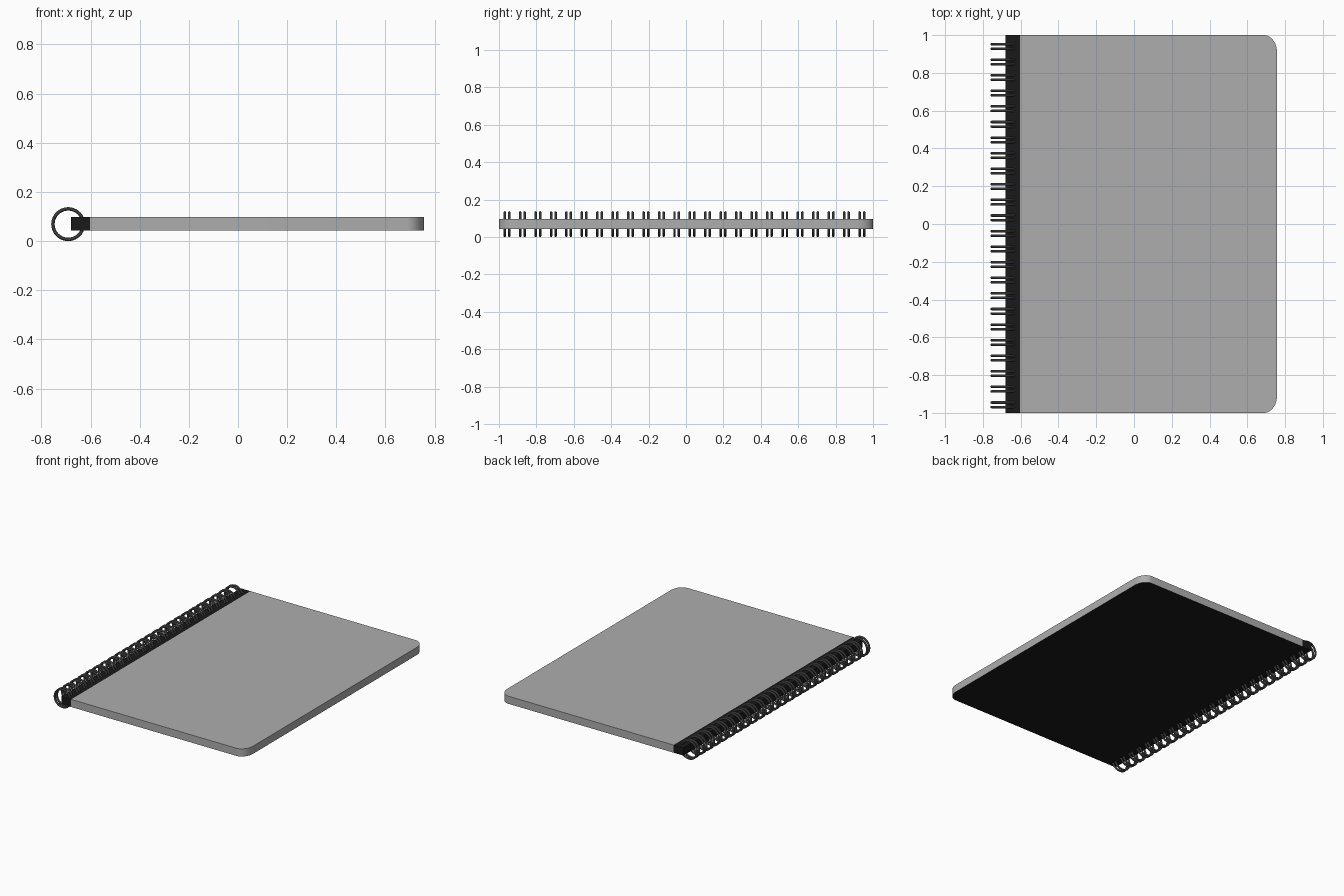
import bpy, bmesh, math

if "Cube" in bpy.data.objects:
    bpy.data.objects.remove(bpy.data.objects["Cube"])

Z0, Z1 = 0.043, 0.097          # notebook underside and top
X_SPINE, X_COVER, X_EDGE = -0.68, -0.603, 0.757
RX, RY = 0.07, 0.09            # rounded fore-edge corners


def material(name, v):
    m = bpy.data.materials.new(name)
    m.diffuse_color = (v, v, v, 1)
    m.use_nodes = True
    m.node_tree.nodes["Principled BSDF"].inputs["Base Color"].default_value = m.diffuse_color
    return m


def finish(bm, name, *mats):
    bmesh.ops.recalc_face_normals(bm, faces=bm.faces)
    mesh = bpy.data.meshes.new(name)
    bm.to_mesh(mesh)
    bm.free()
    ob = bpy.data.objects.new(name, mesh)
    bpy.context.collection.objects.link(ob)
    for m in mats:
        mesh.materials.append(m)
    bpy.ops.object.select_all(action='DESELECT')
    ob.select_set(True)
    bpy.context.view_layer.objects.active = ob
    bpy.ops.object.shade_smooth_by_angle(angle=math.radians(35))
    return ob


def slab(outline):
    bm = bmesh.new()
    base = bm.faces.new([bm.verts.new((x, y, Z0)) for x, y in outline])
    top = bmesh.ops.extrude_face_region(bm, geom=[base], use_keep_orig=True)
    verts = [g for g in top["geom"] if isinstance(g, bmesh.types.BMVert)]
    bmesh.ops.translate(bm, verts=verts, vec=(0, 0, Z1 - Z0))
    return bm


grey = material("cover_grey", 0.42)
black = material("black_card", 0.01)
steel = material("wire_grey", 0.12)

# page block and cover, with a black underside
N = 12
arc = [(X_EDGE - RX + RX * math.sin(i / N * math.pi / 2),
        1 - RY + RY * math.cos(i / N * math.pi / 2)) for i in range(N + 1)]
outline = [(X_COVER, 1)] + arc + [(x, -y) for x, y in reversed(arc)] + [(X_COVER, -1)]
block = finish(slab(outline), "page_block", grey, black)
for p in block.data.polygons:
    if p.normal.z < -0.9:
        p.material_index = 1

# black spine strip
finish(slab([(X_SPINE, -1), (X_COVER, -1), (X_COVER, 1), (X_SPINE, 1)]),
       "spine_strip", black)

# twin wire rings along the spine
COUNT, PITCH, GAP = 24, 0.0825, 0.024
MAJOR, MINOR, SEG, SIDES = 0.062, 0.007, 40, 10
bm = bmesh.new()
for k in range(COUNT):
    for side in (-1, 1):
        yc = -0.957 + k * PITCH + side * GAP / 2
        loops = []
        for i in range(SEG):
            a = math.tau * i / SEG
            loop = []
            for j in range(SIDES):
                b = math.tau * j / SIDES
                r = MAJOR + MINOR * math.cos(b)
                loop.append(bm.verts.new((-0.691 + r * math.cos(a),
                                          yc + MINOR * math.sin(b),
                                          0.069 + r * math.sin(a))))
            loops.append(loop)
        for i in range(SEG):
            p, q = loops[i], loops[(i + 1) % SEG]
            for j in range(SIDES):
                n = (j + 1) % SIDES
                bm.faces.new((p[j], q[j], q[n], p[n]))
rings = finish(bm, "wire_rings", steel)
for p in rings.data.polygons:
    p.use_smooth = True
